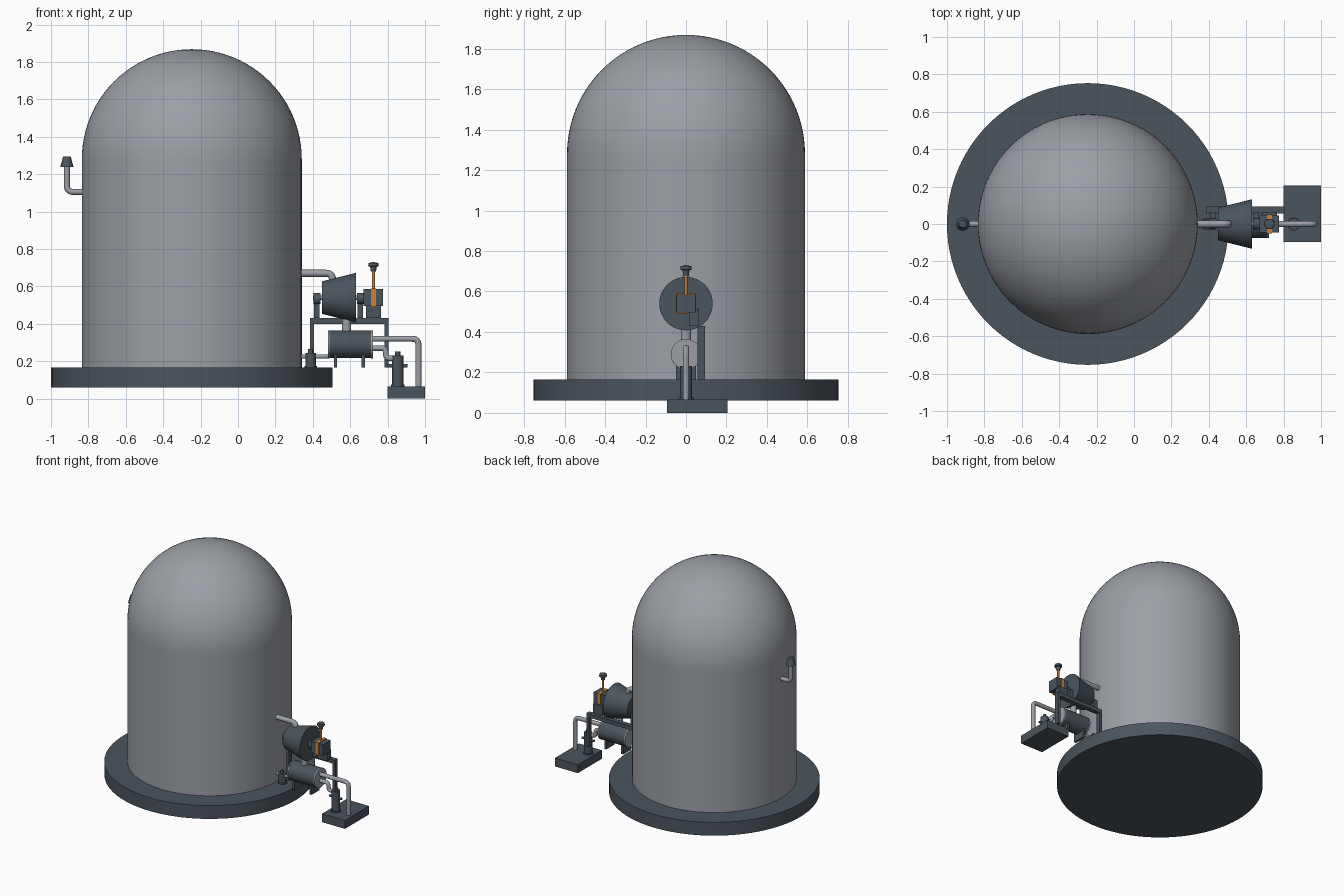
import bpy, bmesh, math
from mathutils import Vector

cube = bpy.data.objects.get("Cube")
if cube:
    bpy.data.objects.remove(cube, do_unlink=True)


def material(name, rgb):
    m = bpy.data.materials.new(name)
    m.use_nodes = True
    m.diffuse_color = (*rgb, 1)
    m.node_tree.nodes["Principled BSDF"].inputs["Base Color"].default_value = (*rgb, 1)
    return m


STEEL = material("light grey steel", (0.33, 0.35, 0.38))
SLATE = material("dark slate", (0.07, 0.09, 0.11))
ORANGE = material("orange", (0.60, 0.22, 0.04))


def finish(name, bm, mat, smooth=True):
    bmesh.ops.recalc_face_normals(bm, faces=bm.faces)
    me = bpy.data.meshes.new(name)
    bm.to_mesh(me)
    bm.free()
    me.materials.append(mat)
    ob = bpy.data.objects.new(name, me)
    bpy.context.collection.objects.link(ob)
    if smooth:
        bpy.ops.object.select_all(action="DESELECT")
        ob.select_set(True)
        bpy.context.view_layer.objects.active = ob
        bpy.ops.object.shade_smooth_by_angle(angle=math.radians(35))
    return ob


def box(name, xs, ys, zs, mat=SLATE):
    bm = bmesh.new()
    bmesh.ops.create_cube(bm, size=1)
    for v in bm.verts:
        v.co = [(a + b) / 2 + c * (b - a) for c, (a, b) in zip(v.co, (xs, ys, zs))]
    return finish(name, bm, mat, False)


def lathe(name, profile, origin, mat=SLATE, axis="Z", steps=32):
    """Revolve (radius, distance) pairs around an axis through origin."""
    bm = bmesh.new()
    vs = [bm.verts.new((r, 0, h)) for r, h in profile]
    es = [bm.edges.new(p) for p in zip(vs, vs[1:])]
    bmesh.ops.spin(bm, geom=vs + es, cent=(0, 0, 0), axis=(0, 0, 1),
                   angle=math.tau, steps=steps)
    bmesh.ops.remove_doubles(bm, verts=bm.verts, dist=1e-5)
    for v in bm.verts:
        x, y, z = v.co
        v.co = Vector((z, y, -x) if axis == "X" else (x, y, z)) + Vector(origin)
    return finish(name, bm, mat)


def rod(name, r, start, length, mat=SLATE, axis="Z", r2=None, steps=24):
    profile = [(0, 0), (r, 0), (r if r2 is None else r2, length), (0, length)]
    return lathe(name, profile, start, mat, axis, steps)


def pipe(name, points, r, bend=0.035, mat=STEEL):
    """Round pipe along points in the XZ plane with rounded elbows."""
    pts = [Vector((x, 0, z)) for x, z in points]
    path = [pts[0]]
    for a, b, c in zip(pts, pts[1:], pts[2:]):
        p, q = b + (a - b).normalized() * bend, b + (c - b).normalized() * bend
        for i in range(7):
            t = i / 6
            path.append(p * (1 - t) ** 2 + b * 2 * t * (1 - t) + q * t * t)
    path.append(pts[-1])
    bm = bmesh.new()
    rings = []
    for i, p in enumerate(path):
        d = (path[min(i + 1, len(path) - 1)] - path[max(i - 1, 0)]).normalized()
        side, up = Vector((0, 1, 0)), d.cross(Vector((0, 1, 0)))
        angles = [math.tau * k / 16 for k in range(16)]
        rings.append([bm.verts.new(p + r * (side * math.cos(a) + up * math.sin(a)))
                      for a in angles])
    for a, b in zip(rings, rings[1:]):
        for k in range(16):
            bm.faces.new((a[k], a[k - 1], b[k - 1], b[k]))
    bm.faces.new(rings[0])
    bm.faces.new(rings[-1])
    return finish(name, bm, mat)


# Foundation and domed tank
CX, R, WALL_TOP = -0.247, 0.588, 1.28
rod("foundation", 0.753, (CX, 0, 0.06), 0.105, steps=96)
rod("tank_wall", R, (CX, 0, 0.165), WALL_TOP - 0.165, STEEL, steps=96)
arc = [math.pi / 2 * i / 24 for i in range(25)]
lathe("tank_dome", [(R * math.cos(a), R * math.sin(a)) for a in arc],
      (CX, 0, WALL_TOP), STEEL, steps=96)

# Vent on the tank side
pipe("vent_pipe", [(-0.82, 1.105), (-0.915, 1.105), (-0.915, 1.25)], 0.016)
rod("vent_cap", 0.036, (-0.915, 0, 1.237), 0.058, r2=0.02)

# Support frame
box("frame_beam", (0.385, 0.805), (0.057, 0.093), (0.40, 0.43))
for side, x in (("inner", 0.385), ("outer", 0.783)):
    box(side + "_frame_leg", (x, x + 0.022), (0.057, 0.093), (0.165, 0.40))

# Compressor, shaft and bearings
AXIS = 0.54
rod("compressor_housing", 0.087, (0.45, 0, AXIS), 0.18, axis="X", r2=0.132, steps=48)
rod("drive_shaft", 0.012, (0.40, 0, AXIS), 0.28, STEEL, "X")
for side, x in (("inner", 0.403), ("outer", 0.635)):
    rod(side + "_bearing", 0.03, (x, 0, 0.535), 0.037, axis="X")
    box(side + "_bearing_stand", (x + 0.003, x + 0.034), (0.015, 0.065), (0.43, 0.515))
pipe("gas_pipe", [(0.33, 0.67), (0.505, 0.67), (0.505, 0.58)], 0.019)

# Engine with orange band and exhaust
box("engine", (0.67, 0.775), (-0.046, 0.046), (0.495, 0.585))
box("engine_mount", (0.685, 0.765), (0.015, 0.065), (0.43, 0.505))
box("engine_band", (0.711, 0.737), (-0.05, 0.05), (0.491, 0.589), ORANGE)
rod("exhaust_stem", 0.008, (0.724, 0, 0.58), 0.11, ORANGE)
lathe("exhaust_cap", [(0, 0), (0.014, 0), (0.018, 0.025), (0.028, 0.028),
                      (0.026, 0.045), (0, 0.05)], (0.724, 0, 0.68))

# Heat exchanger
rod("exchanger_body", 0.074, (0.488, 0, 0.29), 0.225, axis="X", steps=40)
for side, x in (("inner", 0.48), ("outer", 0.712)):
    rod(side + "_exchanger_plate", 0.075, (x, 0, 0.29), 0.009, STEEL, "X", steps=40)
for side, x in (("inner", 0.512), ("outer", 0.66)):
    box(side + "_exchanger_foot", (x, x + 0.018), (-0.05, 0.05), (0.165, 0.24))
rod("exchanger_inlet", 0.024, (0.58, 0, 0.35), 0.08, STEEL)

# Sump, pump and water pipes
box("sump", (0.80, 1.0), (-0.095, 0.205), (0, 0.066))
pipe("return_pipe", [(0.715, 0.32), (0.965, 0.32), (0.965, 0.06)], 0.016)
pipe("feed_pipe", [(0.715, 0.27), (0.79, 0.27), (0.79, 0.215), (0.84, 0.215)], 0.015, 0.025)


def pump(name, x, z, r, height):
    rod(name + "_body", r, (x, 0, z), height)
    rod(name + "_head", r * 0.45, (x, 0, z + height), 0.022)
    rod(name + "_flange", r * 1.2, (x, 0, z), 0.01)


pump("sump_pump", 0.854, 0.066, 0.03, 0.165)
rod("sump_pump_valve", 0.009, (0.80, 0, 0.175), 0.105, axis="X")
pump("tank_pump", 0.388, 0.165, 0.028, 0.078)
pipe("drain_pipe", [(0.33, 0.225), (0.485, 0.225)], 0.011)
